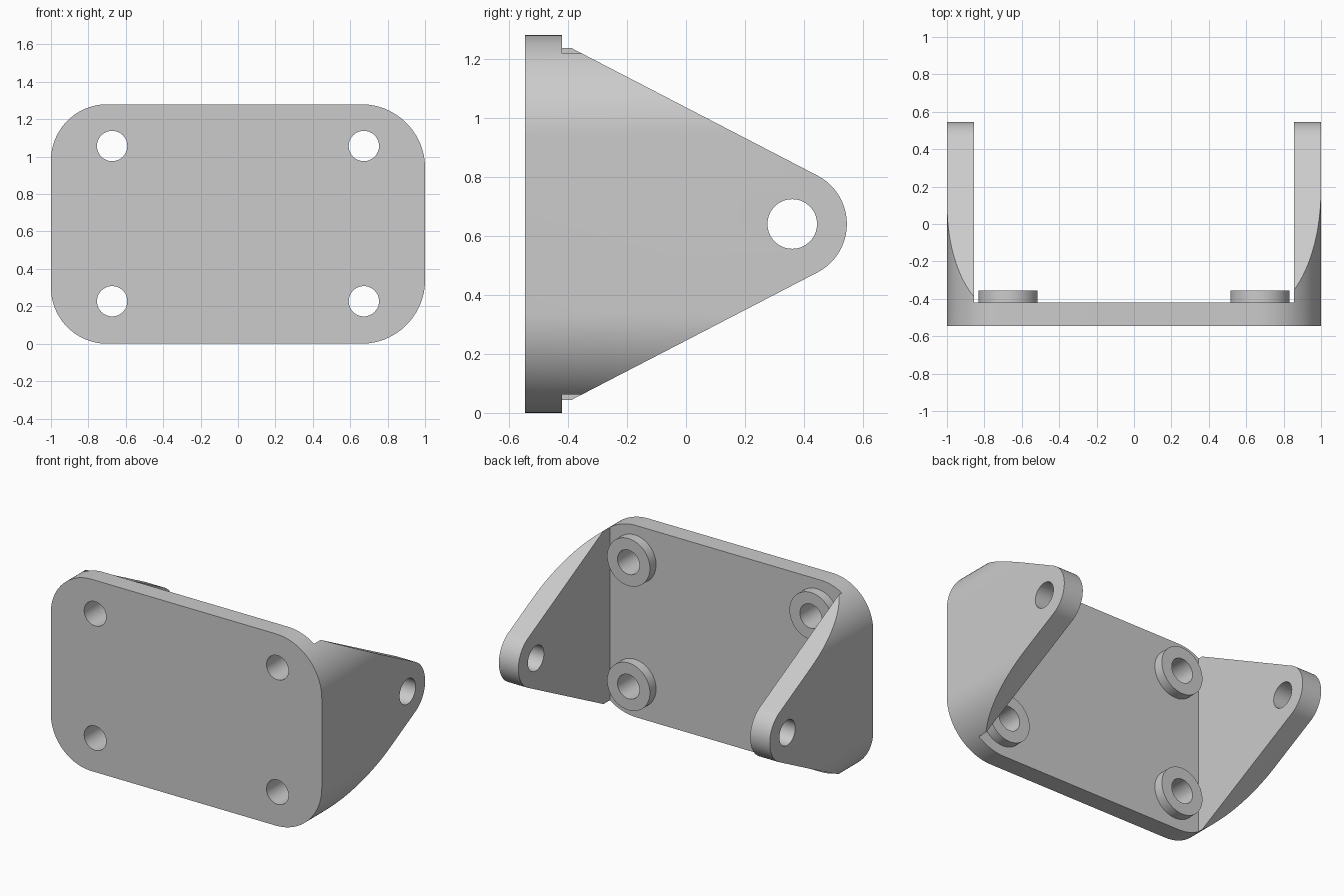
import bpy, bmesh
from math import sin, cos, pi, radians, atan2, hypot, acos
from mathutils import Vector

cube = bpy.data.objects.get("Cube")
if cube:
    bpy.data.objects.remove(cube, do_unlink=True)

W, H, FRONT, BACK, PLATE = 1.0, 1.28, -0.545, 0.545, -0.42
MID = H / 2
EAR_IN, TIP_Y, TIP_R = 0.856, 0.36, 0.185

grey = bpy.data.materials.new("plain grey")
grey.use_nodes = True
colour = (0.6, 0.6, 0.6, 1)
grey.diffuse_color = colour
grey.node_tree.nodes["Principled BSDF"].inputs["Base Color"].default_value = colour


def prism(name, outline, offset):
    """Extrude a closed 3D outline along an offset vector."""
    bm = bmesh.new()
    face = bm.faces.new([bm.verts.new(p) for p in outline])
    result = bmesh.ops.extrude_face_region(bm, geom=[face])
    verts = [v for v in result["geom"] if isinstance(v, bmesh.types.BMVert)]
    bmesh.ops.translate(bm, verts=verts, vec=Vector(offset))
    bmesh.ops.recalc_face_normals(bm, faces=bm.faces)
    mesh = bpy.data.meshes.new(name)
    bm.to_mesh(mesh)
    bm.free()
    mesh.materials.append(grey)
    obj = bpy.data.objects.new(name, mesh)
    bpy.context.collection.objects.link(obj)
    return obj


def arc(cx, cz, r, start, end, n=24):
    return [(cx + r * cos(start + (end - start) * i / n),
             cz + r * sin(start + (end - start) * i / n)) for i in range(n + 1)]


def cylinder_y(name, x, z, r, y0, y1):
    ring = arc(x, z, r, 0, 2 * pi, 64)[:-1]
    return prism(name, [(a, y0, b) for a, b in ring], (0, y1 - y0, 0))


def combine(target, tool, operation):
    mod = target.modifiers.new(operation.title(), "BOOLEAN")
    mod.operation, mod.object, mod.solver = operation, tool, "EXACT"
    tool.hide_render = True
    bpy.context.view_layer.update()
    evaluated = target.evaluated_get(bpy.context.evaluated_depsgraph_get())
    mesh = bpy.data.meshes.new_from_object(evaluated)
    target.modifiers.clear()
    target.data = mesh
    bpy.data.objects.remove(tool, do_unlink=True)


# Oversized back plate, later trimmed to the rounded outline
bracket = prism("mounting_bracket",
                [(-1.1, FRONT - 0.05, -0.1), (1.1, FRONT - 0.05, -0.1),
                 (1.1, FRONT - 0.05, H + 0.1), (-1.1, FRONT - 0.05, H + 0.1)],
                (0, PLATE - FRONT + 0.05, 0))

# Tapered ears with a round tip, sides tangent to the tip
slope = radians(62.6)
root_y = -0.5
rise = (TIP_R + (TIP_Y - root_y) * cos(slope)) / sin(slope)
tip = arc(TIP_Y, MID, TIP_R, -slope, slope, 40)
profile = [(root_y, MID - rise)] + tip + [(root_y, MID + rise)]
for side in (-1, 1):
    ear = prism("ear", [(side * EAR_IN, y, z) for y, z in profile], (side * 0.2, 0, 0))
    combine(bracket, ear, "UNION")

# Raised bosses around the mounting holes
mounts = [(x, z) for x in (-0.673, 0.673) for z in (0.227, 1.057)]
for x, z in mounts:
    combine(bracket, cylinder_y("boss", x, z, 0.158, PLATE - 0.05, -0.355), "UNION")

# Rounded outline, with slightly larger corners on one side
RL, RR = 0.34, 0.30
outline = (arc(W - RL, RL, RL, -pi / 2, 0) + arc(W - RL, H - RL, RL, 0, pi / 2)
           + arc(-W + RR, H - RR, RR, pi / 2, pi) + arc(-W + RR, RR, RR, pi, 1.5 * pi))
block = prism("outline_block", [(x, FRONT, z) for x, z in outline], (0, BACK - FRONT + 0.1, 0))
combine(bracket, block, "INTERSECT")

# Mounting holes and pivot hole
for x, z in mounts:
    combine(bracket, cylinder_y("hole_cutter", x, z, 0.081, -0.8, 0), "DIFFERENCE")
pivot = prism("pivot_cutter", [(-1.3, y, z) for y, z in arc(TIP_Y, MID, 0.084, 0, 2 * pi, 64)[:-1]],
              (2.6, 0, 0))
combine(bracket, pivot, "DIFFERENCE")

# Smooth curved walls, sharp edges
bpy.ops.object.select_all(action="DESELECT")
bracket.select_set(True)
bpy.context.view_layer.objects.active = bracket
bpy.ops.object.shade_smooth_by_angle(angle=radians(25))
